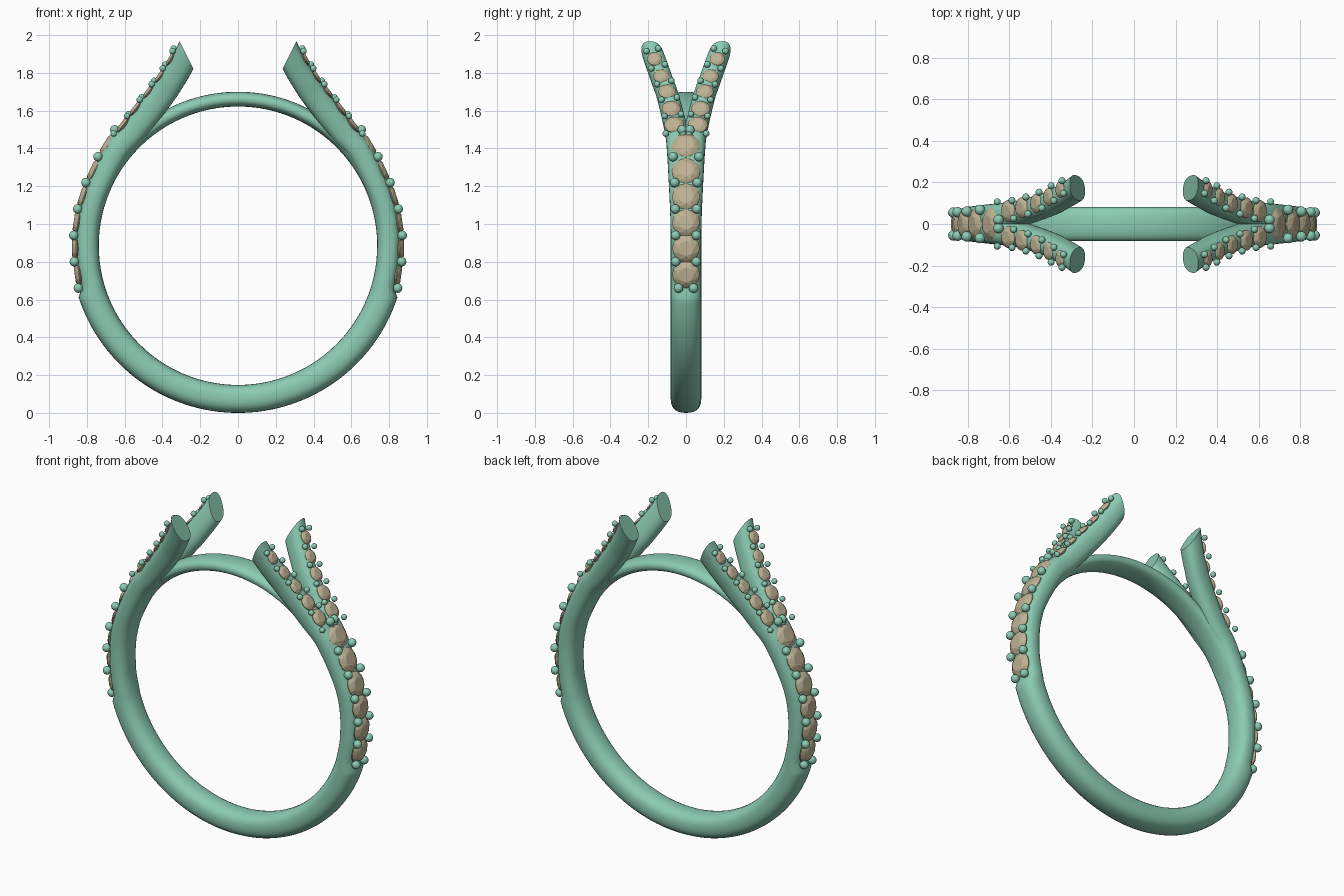
import bpy, bmesh, math
from mathutils import Vector, Matrix

if "Cube" in bpy.data.objects:
    bpy.data.objects.remove(bpy.data.objects["Cube"])

CZ, RI = 0.885, 0.737   # ring centre height and finger-hole radius


def material(name, col):
    m = bpy.data.materials.new(name)
    m.diffuse_color = (*col, 1)
    m.use_nodes = True
    m.node_tree.nodes["Principled BSDF"].inputs["Base Color"].default_value = m.diffuse_color
    return m


METAL = material("metal_green", (0.26, 0.60, 0.45))
STONE = material("stone_tan", (0.52, 0.45, 0.30))


def finish(bm, name, mat, mirror=None, smooth=True):
    bmesh.ops.recalc_face_normals(bm, faces=bm.faces)
    me = bpy.data.meshes.new(name)
    bm.to_mesh(me)
    bm.free()
    ob = bpy.data.objects.new(name, me)
    bpy.context.collection.objects.link(ob)
    me.materials.append(mat)
    if smooth:
        bpy.ops.object.select_all(action='DESELECT')
        bpy.context.view_layer.objects.active = ob
        ob.select_set(True)
        bpy.ops.object.shade_smooth_by_angle(angle=math.radians(40))
    if mirror:
        md = ob.modifiers.new("mirror", 'MIRROR')
        md.use_axis = mirror
        md.use_mirror_merge = False
    return ob


def section(c, u, v, a, b, n=28, e=2.4):
    """Rounded-rectangle-like oval: half sizes a along u, b along v."""
    pts = []
    for i in range(n):
        t = 2 * math.pi * i / n
        s, k = math.sin(t), math.cos(t)
        pts.append(c + u * (a * math.copysign(abs(k) ** (2 / e), k))
                   + v * (b * math.copysign(abs(s) ** (2 / e), s)))
    return pts


def loft(rings, closed):
    bm = bmesh.new()
    rows = [[bm.verts.new(p) for p in r] for r in rings]
    n = len(rows[0])
    for j in range(len(rows) if closed else len(rows) - 1):
        r, q = rows[j], rows[(j + 1) % len(rows)]
        for i in range(n):
            bm.faces.new((r[i], r[(i + 1) % n], q[(i + 1) % n], q[i]))
    if not closed:
        bm.faces.new(rows[0])
        bm.faces.new(rows[-1])
    return bm


def lerp_table(table, t):
    for (a, p), (b, q) in zip(table, table[1:]):
        if t <= b:
            f = (t - a) / (b - a)
            return p + (q - p) * f
    return table[-1][1]


def spline(pts, steps):
    """Smooth path through the points (Catmull-Rom)."""
    P = [Vector(p) for p in pts]
    P = [2 * P[0] - P[1]] + P + [2 * P[-1] - P[-2]]
    out = []
    for i in range(1, len(P) - 2):
        a, b, c, d = P[i - 1:i + 3]
        for k in range(steps):
            t = k / steps
            out.append(0.5 * (2 * b + (c - a) * t + (2 * a - 5 * b + 4 * c - d) * t * t
                              + (3 * b - a - 3 * c + d) * t ** 3))
    return out + [P[-2]]


# Finger ring: thick below, stepped down at the stone channel, thin arch on top
OUTER = [(0, .885), (72, .887), (74.5, .86), (98, .86), (118, .84), (138, .815), (180, .815)]
rings = []
N = 160
for i in range(N):
    a = 360 * i / N
    ro = lerp_table(OUTER, min(a, 360 - a))
    r = math.radians(a)
    u = Vector((math.sin(r), 0, -math.cos(r)))
    rings.append(section(Vector((0, 0, CZ)) + u * (RI + ro) / 2, u, Vector((0, 1, 0)),
                         (ro - RI) / 2, .081))
finish(loft(rings, True), "ring_band", METAL)

# Split shoulders: one branch rising from the side, mirrored to four
BRANCH = [(.790, .78, .008, .058, .070), (.798, .92, .010, .061, .070),
          (.783, 1.06, .014, .061, .070), (.738, 1.195, .020, .061, .070),
          (.643, 1.385, .035, .065, .066), (.548, 1.495, .052, .067, .061),
          (.413, 1.67, .095, .070, .057), (.350, 1.76, .126, .068, .056),
          (.292, 1.855, .160, .065, .056), (.23, 1.99, .208, .062, .055)]
centres = spline([(x, y, z) for x, z, y, h, w in BRANCH], 6)
sizes = spline([(h, w, 0) for x, z, y, h, w in BRANCH], 6)


def frame(pts, i):
    t = (pts[min(i + 1, len(pts) - 1)] - pts[max(i - 1, 0)]).normalized()
    nrm = Vector((t.z, 0, -t.x)).normalized()
    return nrm, t.cross(nrm).normalized()


rings = []
for i, c in enumerate(centres):
    nrm, side = frame(centres, i)
    rings.append(section(c, nrm, side, sizes[i].x, sizes[i].y))
bm = loft(rings, False)
# Slanted seat cut at the branch tip
cut = bmesh.ops.bisect_plane(bm, geom=bm.verts[:] + bm.edges[:] + bm.faces[:],
                             plane_co=(.25, 0, 1.85), plane_no=(-.894, 0, .447), clear_outer=True)
edges = [e for e in cut['geom_cut'] if isinstance(e, bmesh.types.BMEdge)]
bmesh.ops.holes_fill(bm, edges=edges, sides=0)
finish(bm, "split_shoulder", METAL, (True, True, False))


# Faceted stones and claw beads
def add_gem(bm, c, nrm, side, r):
    m = Matrix((side, nrm.cross(side), nrm)).transposed()
    vs = []
    for n, rad, h, off in ((8, .55, .30, 0), (8, .82, .17, .5), (16, 1, 0, 0), (16, 1, -.06, 0), (1, 0, -.6, 0)):
        for i in range(n):
            t = 2 * math.pi * (i + off) / n
            vs.append(bm.verts.new(c + m @ (Vector((rad * math.cos(t), rad * math.sin(t), h)) * r)))
    res = bmesh.ops.convex_hull(bm, input=vs)
    bmesh.ops.dissolve_limit(bm, angle_limit=.01, verts=vs, edges=list({e for v in vs for e in v.link_edges}))


def add_bead(bm, c, r):
    bmesh.ops.create_uvsphere(bm, u_segments=14, v_segments=10, radius=r, matrix=Matrix.Translation(c))


def stone_row(label, gems, ends, bead_r, spread, mirror):
    """gems: x, y, z, radius on the outer surface; ends: row end points for beads."""
    pts = [Vector(ends[0])] + [Vector(g[:3]) for g in gems] + [Vector(ends[1])]
    gb, bb = bmesh.new(), bmesh.new()
    for i, g in enumerate(gems, 1):
        nrm, side = frame(pts, i)
        add_gem(gb, pts[i] - nrm * (.27 * g[3]), nrm, side, g[3])
    n = len(pts) - 1
    for i in range(n):
        mid = (pts[i] + pts[i + 1]) / 2
        if i == 0:
            mid = pts[0]
        elif i == n - 1:
            mid = pts[n]
        nrm, side = frame([pts[i], pts[i + 1]], 0)
        for s in (-1, 1):
            add_bead(bb, mid + side * s * spread[i] - nrm * bead_r * .1, bead_r)
    finish(gb, label + "_stones", STONE, mirror, False)
    finish(bb, label + "_beads", METAL, mirror)


stone_row("shank", [(.862, 0, .73, .073), (.877, 0, .87, .073), (.868, 0, 1.01, .073),
                    (.836, 0, 1.15, .074), (.780, 0, 1.29, .076), (.708, 0, 1.425, .078)],
          ((.848, 0, .66), (.655, 0, 1.50)), .025,
          (.04, .055, .055, .057, .06, .068, .02), (True, False, False))
stone_row("branch", [(.618, .062, 1.535, .053), (.552, .078, 1.62, .050), (.482, .100, 1.71, .046),
                     (.422, .130, 1.79, .043), (.366, .166, 1.88, .040)],
          ((.660, .062, 1.48), (.345, .178, 1.923)), .017,
          (.045, .044, .042, .040, .038, .032), (True, True, False))
